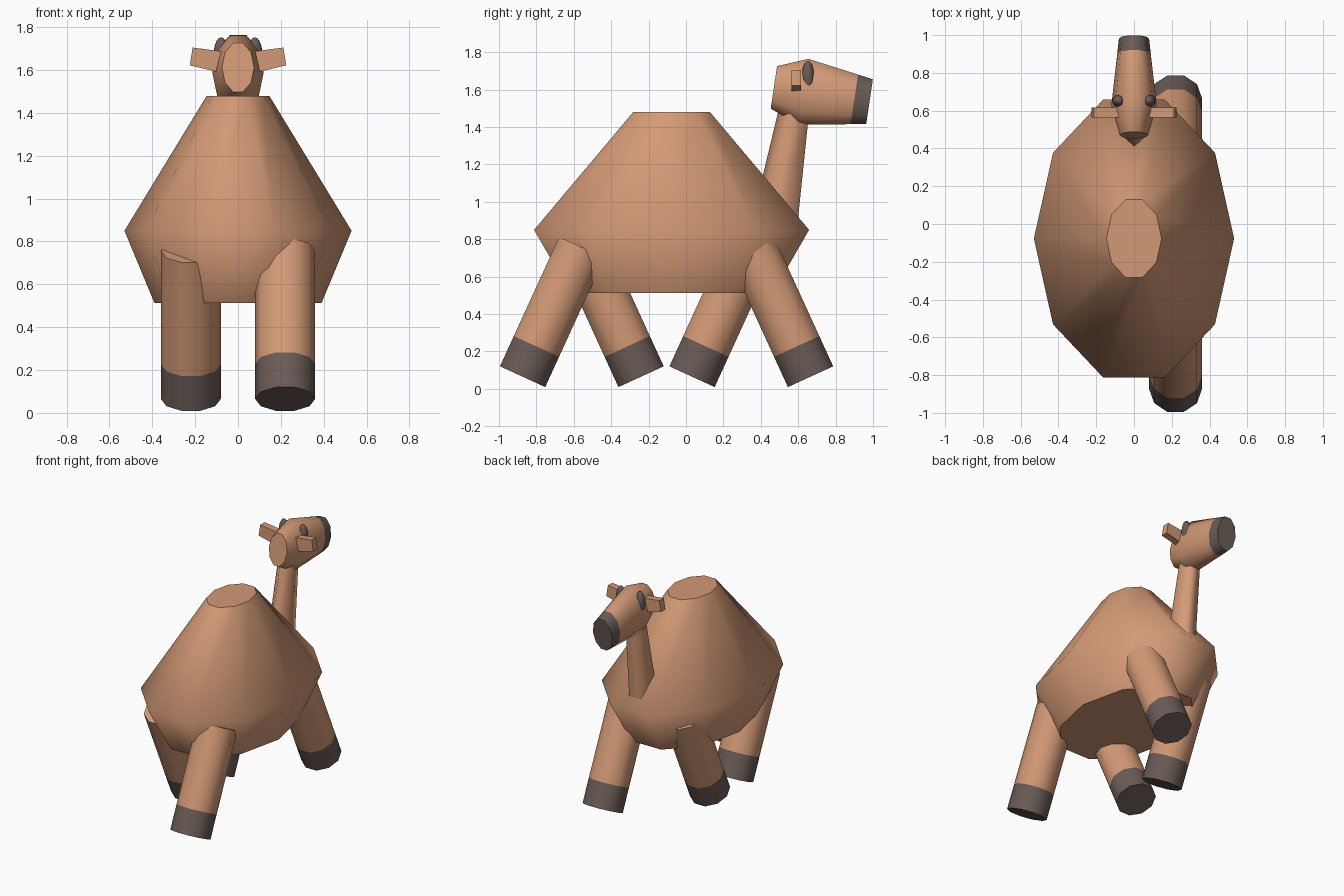
import bpy, bmesh, math
from mathutils import Vector

if "Cube" in bpy.data.objects:
    bpy.data.objects.remove(bpy.data.objects["Cube"])


def material(name, color):
    m = bpy.data.materials.new(name)
    m.diffuse_color = (*color, 1)
    m.use_nodes = True
    m.node_tree.nodes["Principled BSDF"].inputs["Base Color"].default_value = m.diffuse_color
    return m


TAN = material("tan_coat", (0.65, 0.32, 0.18))
DARK = material("dark_brown", (0.145, 0.105, 0.093))
X = Vector((1, 0, 0))


def finish(name, bm, mats):
    bmesh.ops.recalc_face_normals(bm, faces=bm.faces)
    me = bpy.data.meshes.new(name)
    bm.to_mesh(me)
    bm.free()
    for m in mats:
        me.materials.append(m)
    ob = bpy.data.objects.new(name, me)
    bpy.context.collection.objects.link(ob)
    return ob


def loft(name, rings, v, sides=10, phase=0.0, dark=()):
    """Loft elliptical rings (centre, x radius, v radius); flat end caps.
    Band numbers in dark get the dark material; caps follow their band."""
    bm = bmesh.new()
    loops = []
    for c, rx, rv in rings:
        loop = []
        for i in range(sides):
            a = phase + 2 * math.pi * i / sides
            loop.append(bm.verts.new(Vector(c) + X * rx * math.cos(a) + v * rv * math.sin(a)))
        loops.append(loop)
    for b in range(len(loops) - 1):
        for i in range(sides):
            j = (i + 1) % sides
            f = bm.faces.new((loops[b][i], loops[b][j], loops[b + 1][j], loops[b + 1][i]))
            f.smooth = True
            f.material_index = int(b in dark)
    for loop, b in ((loops[0], 0), (loops[-1], len(loops) - 2)):
        bm.faces.new(loop).material_index = int(b in dark)
    return finish(name, bm, (TAN, DARK))


# Body with a single hump
Y = Vector((0, 1, 0))
loft("body", [((0, -0.077, 0.513), 0.39, 0.569),
              ((0, -0.077, 0.85), 0.53, 0.773),
              ((0, -0.077, 1.48), 0.146, 0.216)], Y)

# Legs, swung in opposite directions, with dark hooves
TILT = math.radians(24.6)
for name, x, y, swing in (("rear_right_leg", 0.22, -0.557, -1), ("rear_left_leg", -0.22, -0.557, 1),
                          ("front_right_leg", 0.22, 0.349, 1), ("front_left_leg", -0.22, 0.349, -1)):
    top = Vector((x, y, 0.757))
    down = Vector((0, swing * math.sin(TILT), -math.cos(TILT)))
    across = X.cross(down)
    loft(name, [(top + down * d, 0.14, 0.14) for d in (0, 0.583, 0.761)], across, dark=(1,))

# Neck, five sided with the ridge at the back
loft("neck", [((0, 0.472, 0.8), 0.085, 0.143),
              ((0, 0.579, 1.45), 0.065, 0.094),
              ((0, 0.595, 1.55), 0.06, 0.085)], Y, sides=5, phase=-math.pi / 2)

# Head with a dark muzzle, tipped slightly down
TIP = math.radians(8.5)
axis = Vector((0, math.cos(TIP), -math.sin(TIP)))
back = Vector((0, 0.47, 1.612))
loft("head", [(back, 0.075, 0.121),
              (back + axis * 0.16, 0.12, 0.187),
              (back + axis * 0.435, 0.089, 0.141),
              (back + axis * 0.517, 0.08, 0.127)], axis.cross(X) * -1, dark=(2,))

for side, s in (("right", 1), ("left", -1)):
    # Ears: tapered boxes pointing outwards
    bm = bmesh.new()
    bmesh.ops.create_cube(bm, size=1)
    for v in bm.verts:
        outer, high = v.co.x * s > 0, v.co.z > 0
        if outer:
            x, z = (0.212, 1.705) if high else (0.225, 1.622)
        else:
            x, z = (0.06, 1.685) if high else (0.07, 1.585)
        v.co = (s * x, 0.59 + v.co.y * 0.052, z)
    finish(side + "_ear", bm, (TAN,))

    # Eyes: flattened ellipsoids set in the head
    bm = bmesh.new()
    bmesh.ops.create_uvsphere(bm, u_segments=16, v_segments=10, radius=1)
    for v in bm.verts:
        v.co = (s * (0.079 + v.co.x * s * 0.036), 0.652 + v.co.y * 0.034, 1.663 + v.co.z * 0.09)
    for f in bm.faces:
        f.smooth = True
    finish(side + "_eye", bm, (DARK,))
